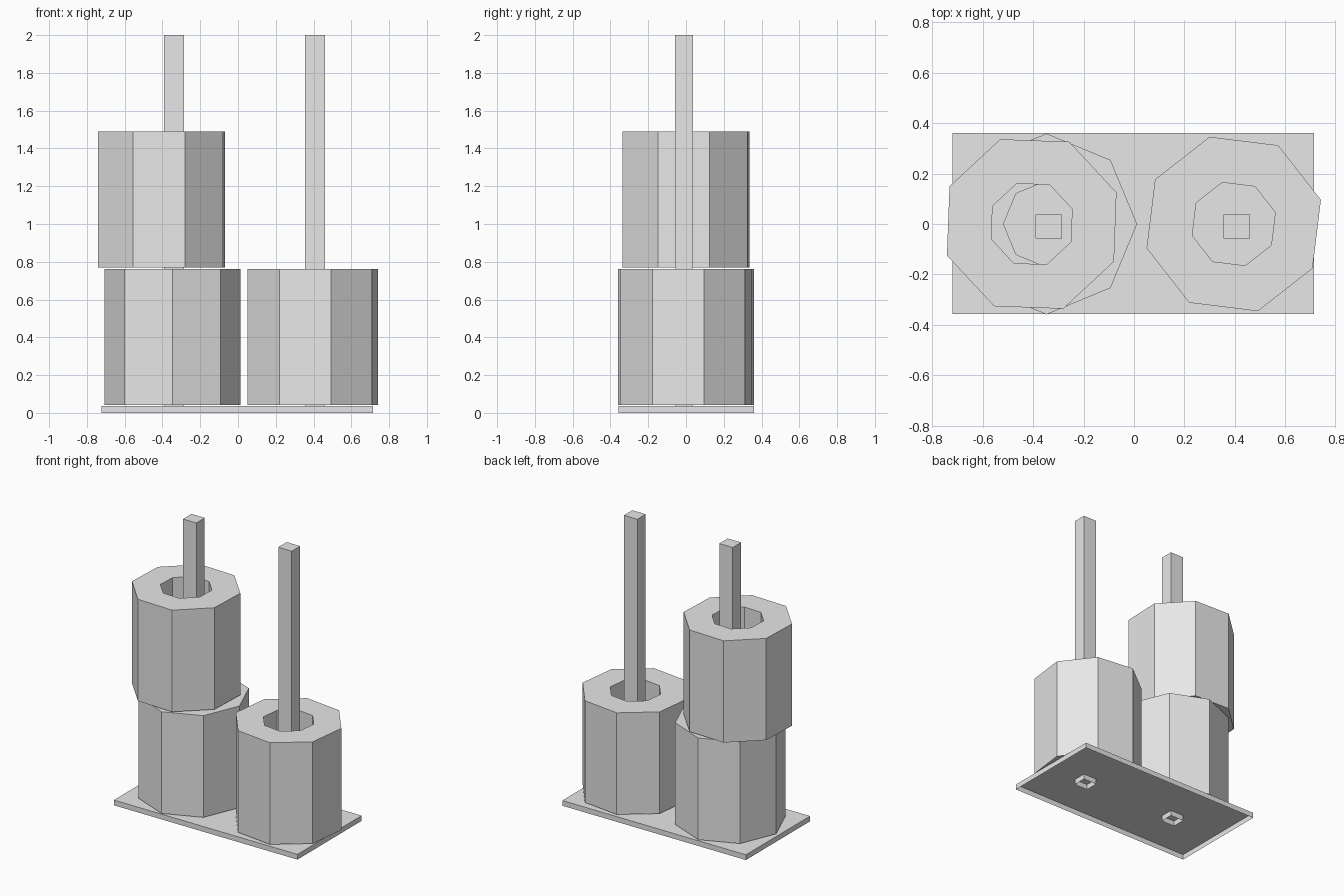
import bpy
import bmesh
from math import radians
from mathutils import Matrix

cube = bpy.data.objects.get("Cube")
if cube:
    bpy.data.objects.remove(cube, do_unlink=True)

grey = bpy.data.materials.new("light_grey")
grey.use_nodes = True
grey.diffuse_color = (0.8, 0.8, 0.8, 1)
grey.node_tree.nodes["Principled BSDF"].inputs["Base Color"].default_value = (0.8, 0.8, 0.8, 1)


def finish(name, bm):
    mesh = bpy.data.meshes.new(name)
    bm.to_mesh(mesh)
    bm.free()
    mesh.materials.append(grey)
    obj = bpy.data.objects.new(name, mesh)
    bpy.context.collection.objects.link(obj)
    return obj


def open_box(name, center, size, height):
    """Thin-walled box standing on the ground with no underside."""
    bm = bmesh.new()
    bmesh.ops.create_cube(bm, size=1)
    bmesh.ops.scale(bm, vec=(*size, height), verts=bm.verts)
    bmesh.ops.translate(bm, vec=(*center, height / 2), verts=bm.verts)
    bm.normal_update()
    under = [f for f in bm.faces if f.normal.z < -0.5]
    bmesh.ops.delete(bm, geom=under, context='FACES')
    return finish(name, bm)


def ring(name, x, bottom, turn, outer=0.359, inner=0.171, height=0.72, sides=8):
    """Tall eight-sided ring with a hole through the middle."""
    bm = bmesh.new()
    loops = []
    for radius, z in ((outer, 0), (outer, height), (inner, height), (inner, 0)):
        circle = bmesh.ops.create_circle(bm, segments=sides, radius=radius,
                                         matrix=Matrix.Translation((0, 0, z)))
        loops.append(circle["verts"])
    for k, loop in enumerate(loops):
        after = loops[(k + 1) % len(loops)]
        for i in range(sides):
            j = (i + 1) % sides
            bm.faces.new((loop[i], loop[j], after[j], after[i]))
    bmesh.ops.recalc_face_normals(bm, faces=bm.faces)
    obj = finish(name, bm)
    obj.location = (x, 0, bottom)
    obj.rotation_euler.z = radians(turn)
    return obj


# Base tray and the two square posts
open_box("base_plate", (-0.003, 0.002), (1.437, 0.718), 0.037)
open_box("right_post", (-0.339, -0.01), (0.105, 0.094), 2.0)
open_box("left_post", (0.408, -0.01), (0.105, 0.094), 2.0)

# Rings threaded on the posts, each turned a little differently
ring("right_lower_ring", -0.347, 0.043, 0)
ring("right_upper_ring", -0.406, 0.771, 20.4)
ring("left_ring", 0.396, 0.043, 15.5)
